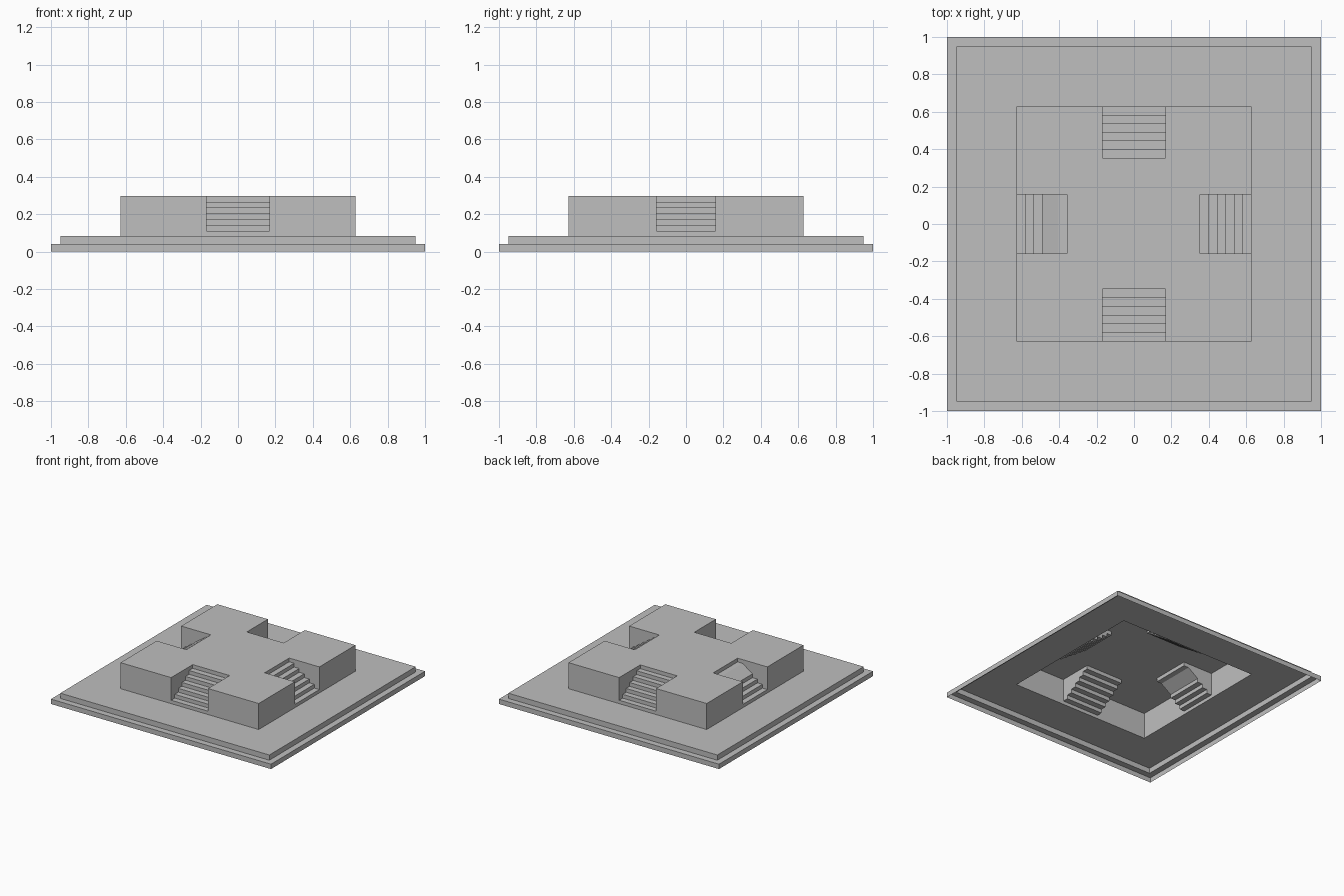
import bpy
import bmesh
import math
from mathutils import Vector, Matrix

cube = bpy.data.objects.get("Cube")
if cube:
    bpy.data.objects.remove(cube)

# One stone colour
stone = bpy.data.materials.new("grey_stone")
stone.use_nodes = True
GREY = (0.52, 0.52, 0.52, 1)
stone.diffuse_color = GREY
stone.node_tree.nodes["Principled BSDF"].inputs["Base Color"].default_value = GREY

RIM, SLAB, BLOCK = 1.0, 0.95, 0.628
RIM_Z, SLAB_Z, TOP_Z = 0.04, 0.083, 0.297
FOOT_Z = 0.111
STEPS = 6
UP = Vector((0, 0, 1))

# Sides in order front, left, back, right: half width and inner end of each stair
SIDES = [("front", 0.168, 0.348), ("left", 0.159, 0.354),
         ("back", 0.168, 0.354), ("right", 0.159, 0.358)]


def turn(i):
    return Matrix.Rotation(i * math.pi / 2, 3, "Z")


def add_face(bm, points, toward):
    """Add a polygon whose normal points along the given direction."""
    f = bm.faces.new([bm.verts.new(p) for p in points])
    f.normal_update()
    if f.normal.dot(toward) < 0:
        f.normal_flip()


def finish(bm, name):
    bmesh.ops.remove_doubles(bm, verts=bm.verts, dist=0.0005)
    mesh = bpy.data.meshes.new(name)
    bm.to_mesh(mesh)
    bm.free()
    mesh.materials.append(stone)
    obj = bpy.data.objects.new(name, mesh)
    bpy.context.collection.objects.link(obj)


def open_tier(name, half, inner, low, high):
    """Square tier without a floor: outer walls and a flat top frame."""
    bm = bmesh.new()
    for i in range(4):
        m = turn(i)
        out = m @ Vector((0, -1, 0))
        wall = [(-half, -half, low), (half, -half, low),
                (half, -half, high), (-half, -half, high)]
        ledge = [(-half, -half, high), (half, -half, high),
                 (inner, -inner, high), (-inner, -inner, high)]
        add_face(bm, [m @ Vector(p) for p in wall], out)
        add_face(bm, [m @ Vector(p) for p in ledge], UP)
    finish(bm, name)


def stair_profile(inner, worn):
    """Depth and height pairs from the foot of the stair to the top."""
    run = (BLOCK - inner) / STEPS
    rise = (TOP_Z - FOOT_Z) / STEPS
    points = []
    for k in range(STEPS):
        z = FOOT_Z + k * rise
        points += [(BLOCK - k * run, z), (BLOCK - (k + 1) * run, z)]
    points.append((inner, TOP_Z))
    if worn:  # one step is levelled into a slope
        del points[7:10]
    return points


# Base tiers
open_tier("base_rim", RIM, SLAB, 0, RIM_Z)
open_tier("base_slab", SLAB, BLOCK, RIM_Z, SLAB_Z)

# Raised platform with a notch in each side
bm = bmesh.new()
outline = []
for i, (side, w, inner) in enumerate(SIDES):
    m = turn(i)
    wall = [(-BLOCK, SLAB_Z), (BLOCK, SLAB_Z), (BLOCK, TOP_Z), (w, TOP_Z),
            (w, FOOT_Z), (-w, FOOT_Z), (-w, TOP_Z), (-BLOCK, TOP_Z)]
    add_face(bm, [m @ Vector((u, -BLOCK, z)) for u, z in wall],
             m @ Vector((0, -1, 0)))
    notch = [(-BLOCK, BLOCK), (-w, BLOCK), (-w, inner), (w, inner), (w, BLOCK)]
    outline += [m @ Vector((u, -d, TOP_Z)) for u, d in notch]
add_face(bm, outline, UP)
finish(bm, "platform")

# Stairs with their cheek walls
for i, (side, w, inner) in enumerate(SIDES):
    m = turn(i)
    bm = bmesh.new()
    profile = stair_profile(inner, side == "right")
    for (d0, z0), (d1, z1) in zip(profile, profile[1:]):
        add_face(bm, [m @ Vector(p) for p in ((-w, -d0, z0), (w, -d0, z0),
                                              (w, -d1, z1), (-w, -d1, z1))],
                 m @ Vector((0, -1, 1)))
    for s in (-1, 1):
        cheek = profile + [(BLOCK, TOP_Z)]
        add_face(bm, [m @ Vector((s * w, -d, z)) for d, z in cheek],
                 m @ Vector((-s, 0, 0)))
    finish(bm, side + "_stairs")
